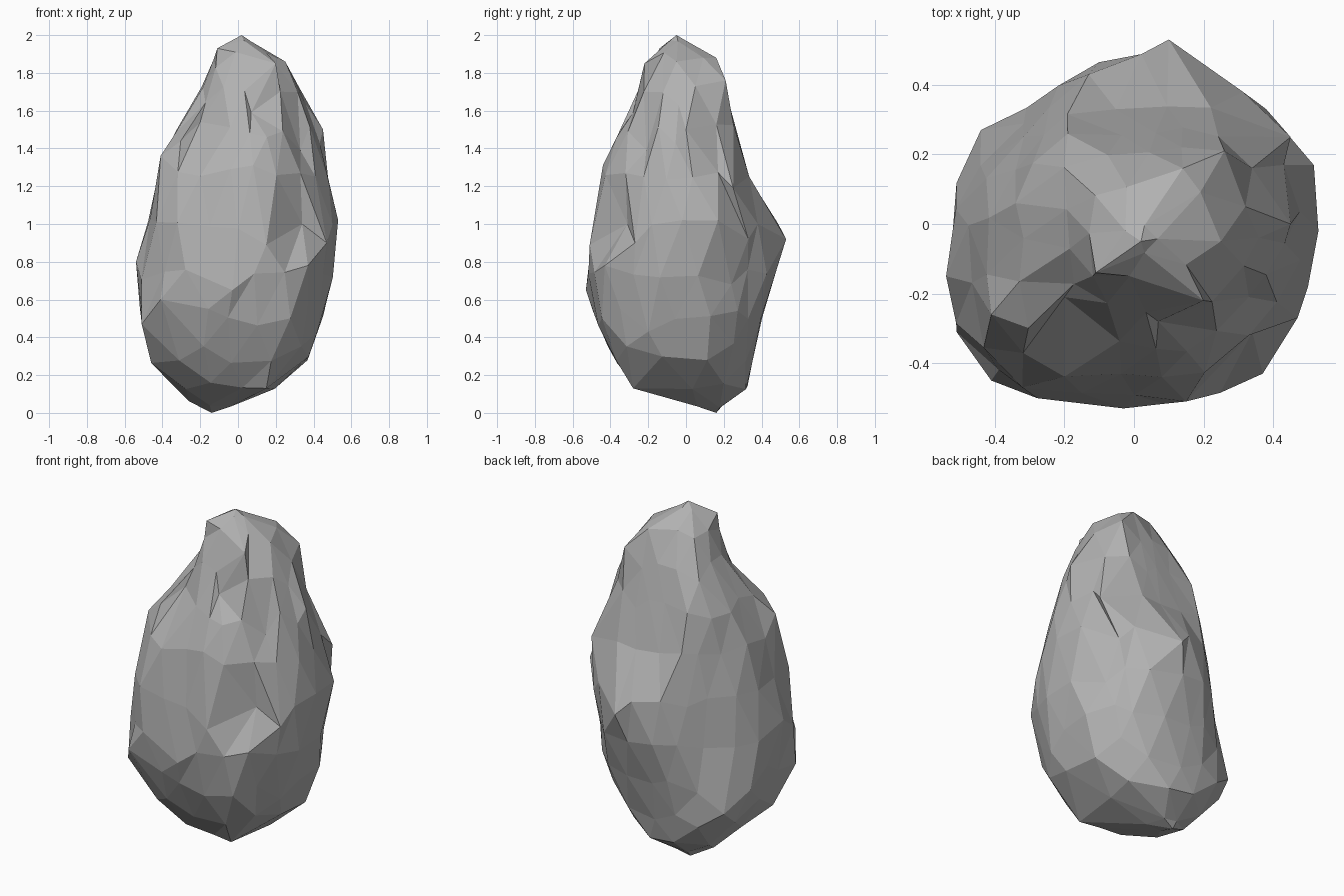
import bpy, bmesh, math, random
from mathutils import Vector

if "Cube" in bpy.data.objects:
    bpy.data.objects.remove(bpy.data.objects["Cube"], do_unlink=True)

random.seed(4)

# Cross-sections: height, then reach every 45 degrees, starting at +x and turning to +y
SECTIONS = [
    (0, -.14, .01, .16, .21, .14, -.01, -.16, -.21),
    (.05, .05, .17, .25, .25, .29, .1, 0, .06),
    (.12, .2, .28, .33, .38, .32, .3, .27, .29),
    (.25, .37, .35, .35, .46, .47, .45, .36, .44),
    (.45, .45, .44, .4, .48, .52, .57, .48, .51),
    (.65, .51, .48, .45, .45, .54, .59, .53, .54),
    (.9, .52, .5, .53, .43, .51, .58, .51, .52),
    (1.05, .53, .51, .49, .4, .48, .57, .48, .49),
    (1.2, .49, .49, .35, .37, .45, .53, .46, .47),
    (1.4, .46, .36, .3, .36, .4, .48, .42, .41),
    (1.6, .38, .35, .24, .32, .26, .26, .29, .37),
    (1.75, .3, .33, .2, .19, .18, .22, .24, .3),
    (1.86, .25, .24, .16, .15, .14, .19, .2, .24),
    (1.94, .11, .14, .06, .1, .1, .15, .13, .18),
    (2, .02, -.02, -.05, -.05, -.02, .02, .05, .05),
]

# Prominent corners of the rock
CORNERS = [
    (.1, .53, .92), (.38, .33, .92), (.45, .25, 1.19),
    (.53, -.02, 1.02), (.47, -.27, .9), (.37, -.43, .78),
    (.15, -.51, .89), (-.03, -.53, .65), (-.41, -.45, .6),
    (-.51, -.31, .47), (-.54, -.15, .8), (-.44, .27, .37),
    (.08, -.44, 1.31), (.33, -.32, 1.27), (.34, -.31, 1),
    (.33, -.21, 1.39), (.45, 0, 1.5), (-.41, -.26, 1.36),
    (-.2, -.21, 1.54), (-.34, .06, 1.47), (.07, -.28, 1.59),
    (.2, -.22, 1.85), (.25, -.05, 1.86), (.32, .05, 1.73),
    (.26, .21, 1.76), (.14, .16, 1.88), (-.11, -.14, 1.93),
    (.15, -.28, .13), (.42, -.2, .43), (.4, .24, .68),
]


def reach_at(z):
    """Interpolate the eight reaches at a height."""
    for low, high in zip(SECTIONS, SECTIONS[1:]):
        if z <= high[0]:
            t = (z - low[0]) / (high[0] - low[0])
            return [a + (b - a) * t for a, b in zip(low[1:], high[1:])]


def shape(direction):
    """Place a unit direction on the outline of its cross-section."""
    z = 1 + direction.z
    if .01 < z < 1.99:
        z = min(max(z + random.uniform(-.03, .03), .02), 1.98)
    z = min(max(z, 0), 2)
    reach = reach_at(z)
    centre = Vector(((reach[0] - reach[4]) / 2, (reach[2] - reach[6]) / 2, z))
    angle = math.atan2(direction.y, direction.x) + random.uniform(-.06, .06)
    outward = Vector((math.cos(angle), math.sin(angle), 0))
    limits = []
    for k, distance in enumerate(reach):
        side = Vector((math.cos(k * math.pi / 4), math.sin(k * math.pi / 4), 0))
        facing = outward.dot(side)
        if facing > .6:
            limits.append(max(0, distance - centre.dot(side)) / facing)
    return centre + outward * min(limits) * random.uniform(.96, 1)


# Faceted boulder
bm = bmesh.new()
bmesh.ops.create_icosphere(bm, subdivisions=3, radius=1)
for v in bm.verts:
    v.co = shape(v.co.normalized())

# Pull the nearest free point out to each corner, keeping both tips
free = [v for v in bm.verts if .001 < v.co.z < 1.999]
for corner in map(Vector, CORNERS):
    nearest = min(free, key=lambda v: (v.co - corner).length)
    nearest.co = corner
    free.remove(nearest)

# Ease the remaining points so that the facets stay even
bmesh.ops.smooth_vert(bm, verts=free, factor=.15, use_axis_x=True,
                      use_axis_y=True, use_axis_z=True)
bmesh.ops.recalc_face_normals(bm, faces=bm.faces)

mesh = bpy.data.meshes.new("boulder")
bm.to_mesh(mesh)
bm.free()
boulder = bpy.data.objects.new("boulder", mesh)
bpy.context.collection.objects.link(boulder)

# Plain stone colour
stone = bpy.data.materials.new("stone grey")
stone.use_nodes = True
colour = (.44, .44, .44, 1)
stone.diffuse_color = colour
stone.node_tree.nodes["Principled BSDF"].inputs["Base Color"].default_value = colour
mesh.materials.append(stone)
